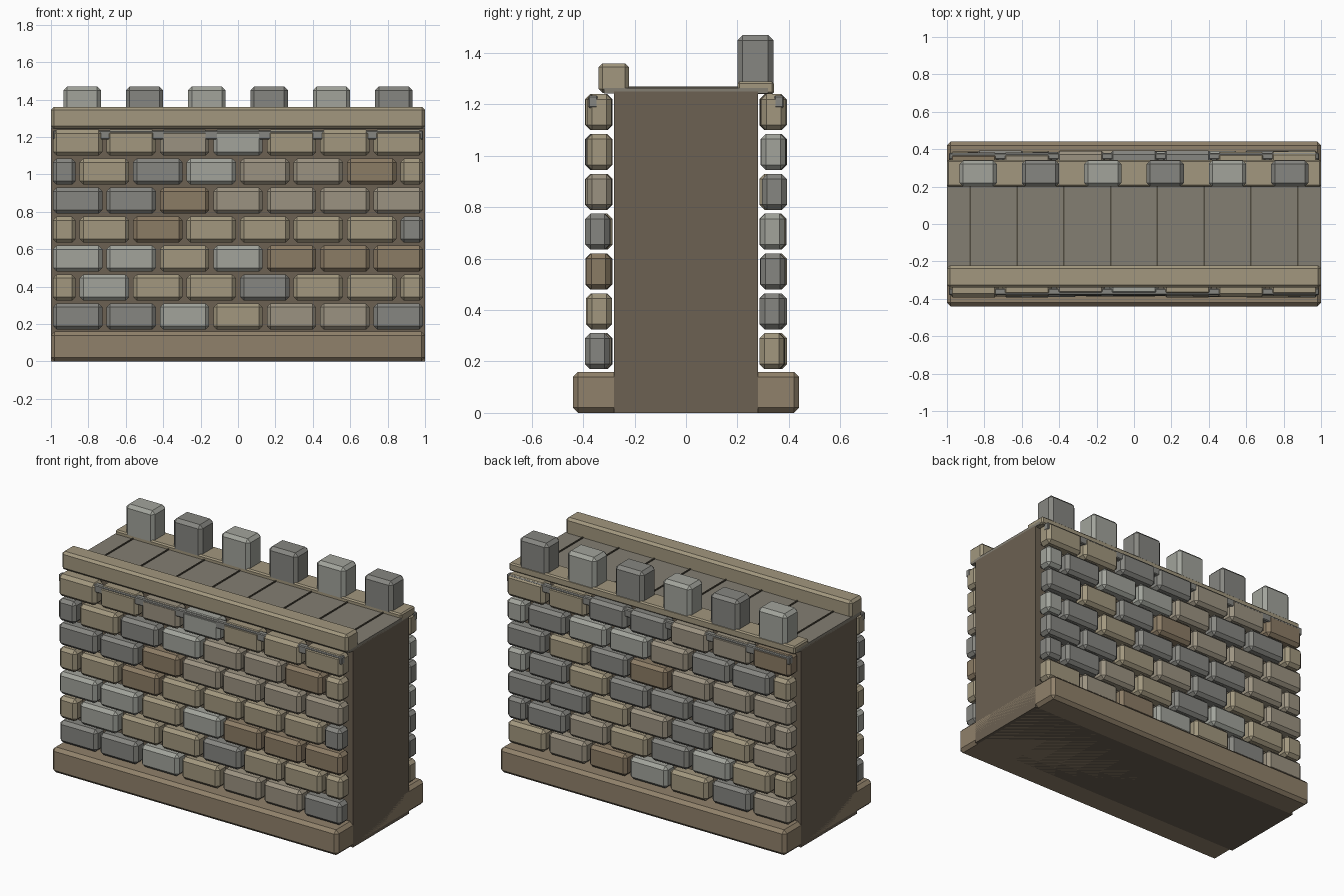
import bpy, bmesh, random
from mathutils import Matrix

if "Cube" in bpy.data.objects:
    bpy.data.objects.remove(bpy.data.objects["Cube"])

random.seed(4)


def material(name, rgb):
    m = bpy.data.materials.new(name)
    m.diffuse_color = (*rgb, 1)
    m.use_nodes = True
    m.node_tree.nodes["Principled BSDF"].inputs["Base Color"].default_value = m.diffuse_color
    return m


TAN = material("tan_stone", (0.36, 0.31, 0.21))
BROWN = material("brown_stone", (0.26, 0.20, 0.13))
EARTH = material("base_stone", (0.28, 0.22, 0.145))
SAND = material("sand_stone", (0.33, 0.29, 0.22))
GREY = material("grey_stone", (0.24, 0.24, 0.22))
LIGHT = material("light_stone", (0.36, 0.37, 0.33))
CORE = material("mortar", (0.15, 0.12, 0.085))
DECK = material("walkway", (0.23, 0.21, 0.17))
SEAM = material("seam", (0.08, 0.07, 0.05))
STONES = {"T": TAN, "B": BROWN, "S": SAND, "G": GREY, "L": LIGHT}


def add_box(bm, lo, hi, bevel=0.0, mat_index=0):
    """Chamfered box between two corners, appended to bm."""
    tmp = bmesh.new()
    size = [b - a for a, b in zip(lo, hi)]
    mid = [(a + b) / 2 for a, b in zip(lo, hi)]
    bmesh.ops.create_cube(tmp, size=1, matrix=Matrix.Translation(mid) @ Matrix.Diagonal((*size, 1)))
    if bevel:
        bmesh.ops.bevel(tmp, geom=tmp.edges[:], offset=bevel, segments=1, affect='EDGES')
    for f in tmp.faces:
        f.material_index = mat_index
    mesh = bpy.data.meshes.new("tmp")
    tmp.to_mesh(mesh)
    tmp.free()
    bm.from_mesh(mesh)
    bpy.data.meshes.remove(mesh)


def finish(name, bm, mats):
    mesh = bpy.data.meshes.new(name)
    bm.to_mesh(mesh)
    bm.free()
    for m in mats:
        mesh.materials.append(m)
    bpy.context.collection.objects.link(bpy.data.objects.new(name, mesh))


def block(name, lo, hi, mat, bevel=0.0):
    bm = bmesh.new()
    add_box(bm, lo, hi, bevel)
    finish(name, bm, [mat])


# Wall body and plinth
block("wall_core", (-1, -0.28, 0), (1, 0.28, 1.25), CORE)
block("plinth", (-1, -0.44, 0), (1, 0.44, 0.16), EARTH, 0.02)

# Running-bond stone courses on both long faces
FRONT = ["GGLTSSG", "TLTTGTTT", "LLTLBBB", "TTBTTTTG", "GGBSSSS", "GTGLSSBT", "TTSLTTT"]
BACK = ["".join(random.choice("TTSSGGLB") for _ in row) for row in FRONT]
PITCH = 2 / 7
for name, side, rows in (("front_stones", -1, FRONT), ("back_stones", 1, BACK)):
    bm = bmesh.new()
    for r, row in enumerate(rows):
        z = 0.17 + 0.155 * r
        for i, key in enumerate(row):
            c = -1 + PITCH * (i + (0.5 if r % 2 == 0 else 0))
            x0, x1 = max(c - 0.132, -0.99), min(c + 0.132, 0.99)
            y = side * (0.339 + random.uniform(-0.006, 0.006))
            add_box(bm, (x0, y - 0.048, z), (x1, y + 0.048, z + 0.14), 0.02, list(STONES).index(key))
    finish(name, bm, STONES.values())
    # Thin string course tucked into the top row
    y = side * 0.362
    block(name.split("_")[0] + "_string_course", (-0.99, y - 0.018, 1.187), (0.99, y + 0.018, 1.235), GREY, 0.005)

# Walkway with dark seams
block("walkway", (-1, -0.32, 1.243), (1, 0.32, 1.265), DECK)
bm = bmesh.new()
for k in range(8):
    x = -0.875 + 0.25 * k
    add_box(bm, (x - 0.004, -0.225, 1.26), (x + 0.004, 0.2, 1.271))
finish("walkway_seams", bm, [SEAM])

# Low front parapet, back ledge and merlons
block("front_parapet", (-1, -0.34, 1.245), (1, -0.222, 1.36), TAN, 0.015)
block("back_ledge", (-1, 0.2, 1.24), (1, 0.342, 1.29), TAN, 0.008)
bm = bmesh.new()
for k in range(6):
    x = -5 / 6 + k / 3
    add_box(bm, (x - 0.1, 0.2, 1.25), (x + 0.1, 0.34, 1.47), 0.02, k % 2)
finish("merlons", bm, [LIGHT, GREY])
